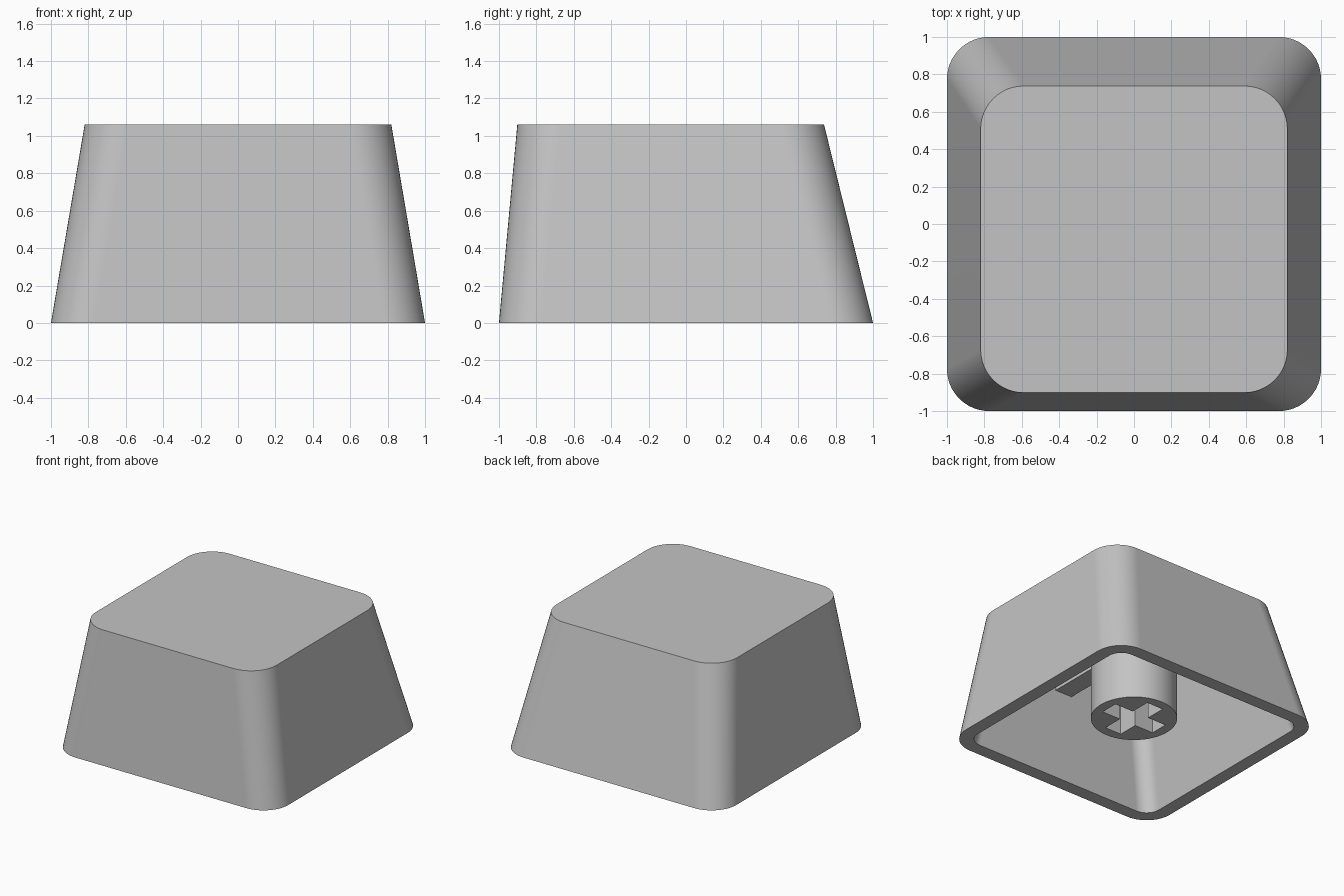
import bpy, bmesh, math

if "Cube" in bpy.data.objects:
    bpy.data.objects.remove(bpy.data.objects["Cube"])

grey = bpy.data.materials.new("grey plastic")
grey.diffuse_color = (0.55, 0.55, 0.55, 1)
grey.use_nodes = True
grey.node_tree.nodes["Principled BSDF"].inputs["Base Color"].default_value = grey.diffuse_color

HEIGHT, WALL, CEILING = 1.06, 0.11, 0.95


def finish(name, bm):
    bmesh.ops.recalc_face_normals(bm, faces=bm.faces)
    mesh = bpy.data.meshes.new(name)
    bm.to_mesh(mesh)
    bm.free()
    mesh.materials.append(grey)
    obj = bpy.data.objects.new(name, mesh)
    bpy.context.collection.objects.link(obj)
    return obj


def smooth(obj):
    bpy.ops.object.select_all(action='DESELECT')
    obj.select_set(True)
    bpy.context.view_layer.objects.active = obj
    bpy.ops.object.shade_smooth_by_angle(angle=math.radians(30))


def rounded_loop(bm, z, inset, radius, steps=12):
    """Rounded square at height z, following the taper of the cap."""
    t = z / HEIGHT
    half = 1 - 0.18 * t - inset
    cy = -0.082 * t
    verts = []
    for quarter, (sx, sy) in enumerate([(1, 1), (-1, 1), (-1, -1), (1, -1)]):
        for i in range(steps + 1):
            a = math.pi / 2 * (quarter + i / steps)
            verts.append(bm.verts.new((sx * (half - radius) + radius * math.cos(a),
                                       cy + sy * (half - radius) + radius * math.sin(a), z)))
    return verts


def box(bm, x0, x1, y0, y1, z0, z1):
    verts = bmesh.ops.create_cube(bm, size=1)["verts"]
    for v in verts:
        v.co.x = x1 if v.co.x > 0 else x0
        v.co.y = y1 if v.co.y > 0 else y0
        v.co.z = z1 if v.co.z > 0 else z0


# Hollow tapered cap shell
bm = bmesh.new()
loops = [rounded_loop(bm, CEILING, WALL, 0.12), rounded_loop(bm, 0, WALL, 0.12),
         rounded_loop(bm, 0, 0, 0.225), rounded_loop(bm, HEIGHT, 0, 0.23)]
n = len(loops[0])
for a, b in zip(loops, loops[1:]):
    for i in range(n):
        j = (i + 1) % n
        bm.faces.new((a[i], a[j], b[j], b[i]))
bm.faces.new(loops[0])
bm.faces.new(loops[-1])
shell = finish("cap_shell", bm)
smooth(shell)
weighted = shell.modifiers.new("flat walls", 'WEIGHTED_NORMAL')
weighted.keep_sharp = True

# Cross-shaped cutter for the socket
bm = bmesh.new()
arm, half_width = 0.245, 0.075
outline = []
for sx, sy, swap in [(1, 1, 0), (-1, 1, 1), (-1, -1, 0), (1, -1, 1)]:
    corner = [(arm, half_width), (half_width, half_width), (half_width, arm)]
    if swap:
        corner.reverse()
    outline += [bm.verts.new((sx * x, sy * y, -0.1)) for x, y in corner]
face = bm.faces.new(outline)
top = bmesh.ops.extrude_face_region(bm, geom=[face])["geom"]
for v in top:
    if isinstance(v, bmesh.types.BMVert):
        v.co.z = 0.6
cutter = finish("socket_cutter", bm)
cutter.hide_render = True
cutter.hide_viewport = True

# Round stem with the cross socket
bm = bmesh.new()
z0, z1 = 0.125, CEILING + 0.03
ring = bmesh.ops.create_cone(bm, cap_ends=True, segments=64, radius1=0.325,
                             radius2=0.325, depth=z1 - z0)["verts"]
bmesh.ops.translate(bm, verts=ring, vec=(0, 0, (z0 + z1) / 2))
stem = finish("stem", bm)
cut = stem.modifiers.new("socket", 'BOOLEAN')
cut.operation = 'DIFFERENCE'
cut.solver = 'EXACT'
cut.object = cutter
smooth(stem)

# Ribs joining the stem to the front and back walls
bm = bmesh.new()
box(bm, -0.078, 0.078, -0.86, -0.3, 0.706, CEILING + 0.02)
box(bm, -0.078, 0.078, 0.3, 0.72, 0.706, CEILING + 0.02)
finish("support_ribs", bm)
